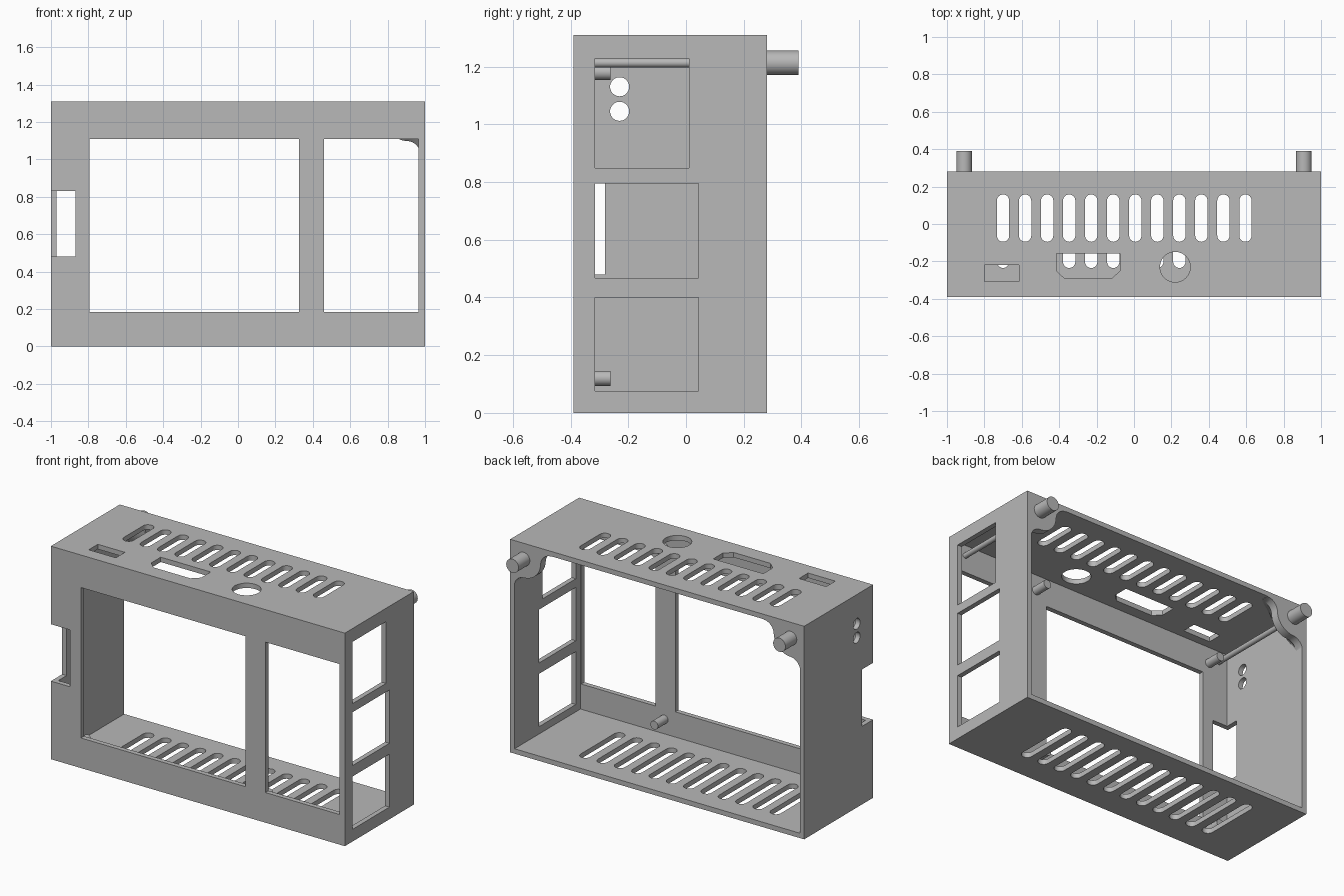
import bpy, bmesh
from math import sin, cos, pi, radians, sqrt
from mathutils import Vector

if "Cube" in bpy.data.objects:
    bpy.data.objects.remove(bpy.data.objects["Cube"])

grey = bpy.data.materials.new("light grey plastic")
grey.use_nodes = True
colour = (0.48, 0.48, 0.48, 1)
grey.diffuse_color = colour
grey.node_tree.nodes["Principled BSDF"].inputs["Base Color"].default_value = colour

# Overall box limits
X, FRONT, BACK, H, WALL = 1.0, -0.39, 0.28, 1.31, 0.03


def place(axis, u, v, w):
    return {"x": (w, u, v), "y": (u, w, v), "z": (u, v, w)}[axis]


def loft(bm, axis, sections):
    """Skin closed outlines given as (points, depth) along an axis."""
    rings = [[bm.verts.new(place(axis, u, v, w)) for u, v in pts] for pts, w in sections]
    faces = [bm.faces.new(rings[0]), bm.faces.new(rings[-1])]
    n = len(rings[0])
    for a, b in zip(rings, rings[1:]):
        faces += [bm.faces.new((a[i], a[(i + 1) % n], b[(i + 1) % n], b[i])) for i in range(n)]
    bmesh.ops.recalc_face_normals(bm, faces=faces)


def prism(bm, axis, pts, lo, hi):
    loft(bm, axis, [(pts, lo), (pts, hi)])


def rect(u0, u1, v0, v1):
    return [(u0, v0), (u1, v0), (u1, v1), (u0, v1)]


def arc(cu, cv, r, a0, a1, n):
    return [(cu + r * cos(a0 + (a1 - a0) * i / n), cv + r * sin(a0 + (a1 - a0) * i / n))
            for i in range(n + 1)]


def circle(cu, cv, r, n=40):
    return arc(cu, cv, r, 0, 2 * pi, n)[:-1]


def stadium(cu, v0, v1, r):
    return arc(cu, v1 - r, r, 0, pi, 12) + arc(cu, v0 + r, r, pi, 2 * pi, 12)


def make(name, bm):
    mesh = bpy.data.meshes.new(name)
    bm.to_mesh(mesh)
    bm.free()
    mesh.materials.append(grey)
    ob = bpy.data.objects.new(name, mesh)
    bpy.context.collection.objects.link(ob)
    return ob


def smooth(ob):
    bpy.ops.object.select_all(action="DESELECT")
    ob.select_set(True)
    bpy.context.view_layer.objects.active = ob
    bpy.ops.object.shade_smooth_by_angle(angle=radians(30))


def cut(ob, cutter):
    mod = ob.modifiers.new("cut", "BOOLEAN")
    mod.operation, mod.solver, mod.object = "DIFFERENCE", "EXACT", cutter
    bpy.ops.object.select_all(action="DESELECT")
    ob.select_set(True)
    bpy.context.view_layer.objects.active = ob
    bpy.ops.object.modifier_apply(modifier=mod.name)
    bpy.data.objects.remove(cutter)


# Case shell, open at the back
bm = bmesh.new()
prism(bm, "z", rect(-X, X, FRONT, BACK), 0, H)
case = make("case_shell", bm)
bm = bmesh.new()
prism(bm, "z", rect(-X + WALL, X - WALL, FRONT + WALL, BACK + 0.2), WALL, H - WALL)
cut(case, make("cavity_cutter", bm))

# All openings in the walls
bm = bmesh.new()
for x0, x1 in ((-0.795, 0.325), (0.46, 0.965)):           # front windows
    prism(bm, "y", rect(x0, x1, 0.185, 1.11), FRONT - 0.1, FRONT + 0.06)
for y1, z0, z1 in ((0.043, 0.075, 0.40), (0.043, 0.467, 0.795), (0.01, 0.848, 1.228)):
    prism(bm, "x", rect(-0.315, y1, z0, z1), X - 0.06, X + 0.1)   # side windows
prism(bm, "z", rect(-X - 0.1, -0.87, FRONT - 0.1, -0.28), 0.48, 0.83)   # corner notch
for z in (1.045, 1.13):                                   # round side holes
    prism(bm, "x", circle(-0.23, z, 0.033), -X - 0.1, -X + 0.06)
for i in range(12):                                       # vent slots
    x = -0.7 + i * 0.1178
    prism(bm, "z", stadium(x, -0.235, 0.158, 0.033), -0.1, 0.06)
    prism(bm, "z", stadium(x, -0.095, 0.158, 0.033), H - 0.06, H + 0.1)
ports = (rect(-0.8, -0.615, -0.308, -0.22),
         [(-0.415, -0.158), (-0.415, -0.25), (-0.37, -0.292),
          (-0.12, -0.292), (-0.075, -0.25), (-0.075, -0.158)],
         circle(0.22, -0.23, 0.081))
for outline in ports:                                     # top port openings
    prism(bm, "z", outline, H - 0.06, H + 0.1)
cut(case, make("opening_cutter", bm))
smooth(case)

# Mounting pegs behind the front panel
for x, side in ((-0.84, "right"), (0.4, "left")):
    for z, level in ((0.12, "lower"), (1.18, "upper")):
        bm = bmesh.new()
        prism(bm, "y", circle(x, z, 0.026, 24), FRONT + WALL / 2, -0.262)
        smooth(make(f"{level}_{side}_peg", bm))

# Corner gusset outline: a round boss blended into both walls,
# with u running inward and v downward from the post centre
PX, PZ, R, F, D = 0.908, 1.213, 0.115, 0.07, 0.065
c = sqrt((R + F) ** 2 - (F - D) ** 2)
half = arc(c, F - D, F, -pi / 2, -pi, 8) + arc(0, 0, R, 0.06, pi / 4, 6)
gusset = [(-D - 0.01, -D - 0.01), (c, -D - 0.01)] + half
gusset += [(v, u) for u, v in reversed(half[:-1])] + [(-D - 0.01, c)]

for s, side in ((1, "left"), (-1, "right")):
    def outline(k):
        o = -D - 0.01
        return [(s * (PX - o - k * (u - o)), PZ - o - k * (v - o)) for u, v in gusset]
    bm = bmesh.new()
    loft(bm, "y", [(outline(1), BACK), (outline(1), 0.23), (outline(0.4), 0.11)])
    smooth(make(f"{side}_corner_gusset", bm))

    # Rear post and the thin rod running forward from it
    bm = bmesh.new()
    prism(bm, "y", circle(s * PX, PZ, 0.042, 32), BACK - 0.03, 0.39)
    smooth(make(f"{side}_rear_post", bm))
    bm = bmesh.new()
    prism(bm, "y", circle(s * PX, PZ, 0.016, 20), FRONT + WALL / 2, BACK - 0.02)
    smooth(make(f"{side}_rod", bm))
